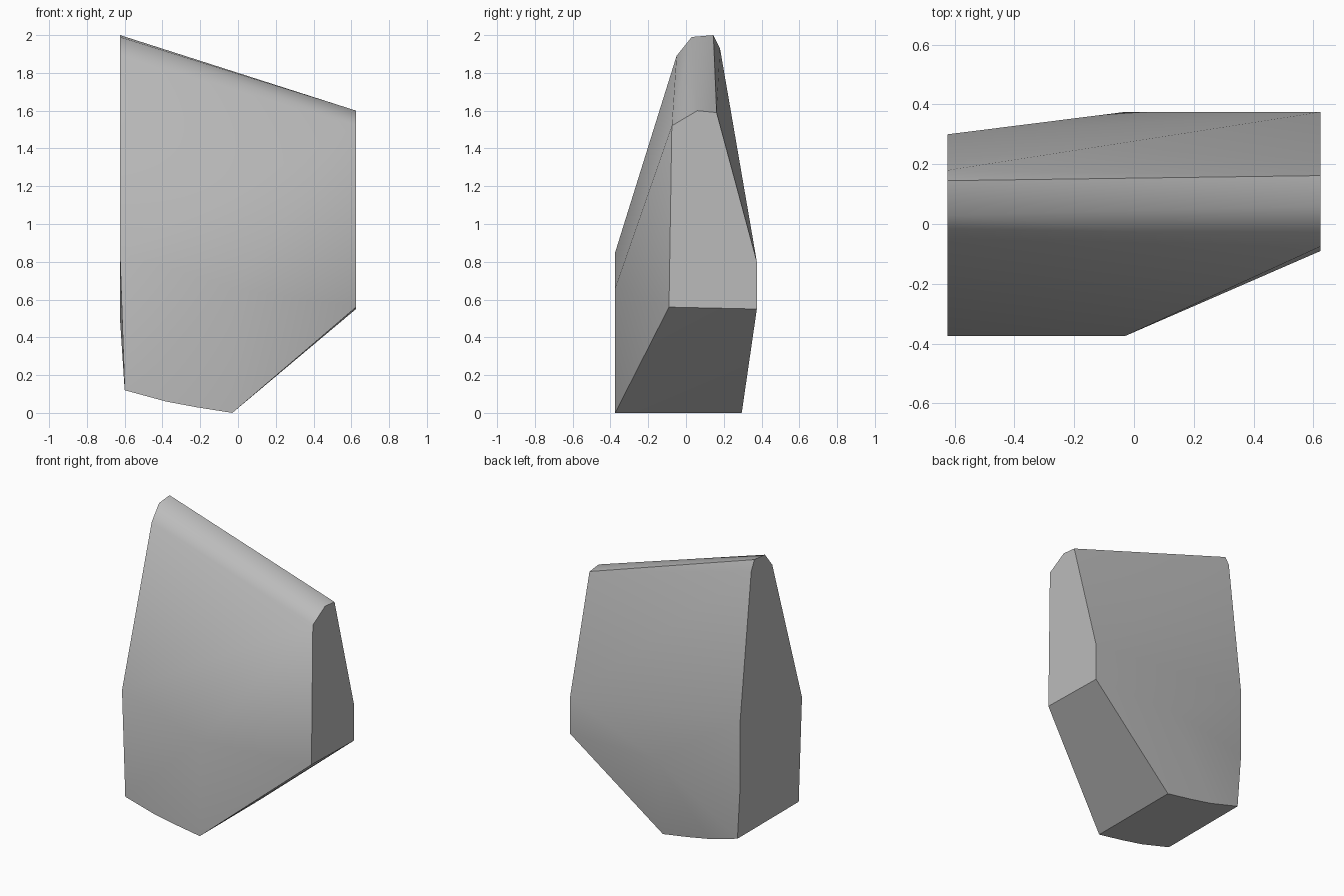
import bpy, bmesh, math

cube = bpy.data.objects.get("Cube")
if cube:
    bpy.data.objects.remove(cube, do_unlink=True)

# One flat stone colour
stone = bpy.data.materials.new("stone_grey")
stone.use_nodes = True
grey = (0.5, 0.5, 0.5, 1)
stone.diffuse_color = grey
stone.node_tree.nodes["Principled BSDF"].inputs["Base Color"].default_value = grey

# Corners of the tall end, short end, middle and curved base
tall_end = [(-0.05, 1.89), (0.03, 1.99), (0.145, 2.0), (0.18, 1.93),
            (0.30, 0.95), (0.30, 0.5), (-0.375, 0.85)]
short_end = [(-0.09, 0.56), (-0.075, 1.52), (0.06, 1.60),
             (0.162, 1.59), (0.375, 0.80), (0.375, 0.55)]
middle = [(-0.375, 0.66), (0.375, 0.55)]
base = [(-0.6, 0.12), (-0.38, 0.06), (-0.22, 0.03), (-0.03, 0)]

corners = [(-0.625, y, z) for y, z in tall_end]
corners += [(0.625, y, z) for y, z in short_end]
corners += [(-0.03, y, z) for y, z in middle]
corners += [(x, y, z) for x, z in base for y in (-0.375, 0.295)]

# Wrap the corners in a cut block
bm = bmesh.new()
for co in corners:
    bm.verts.new(co)
hull = bmesh.ops.convex_hull(bm, input=bm.verts[:])
loose = [v for v in bm.verts if not v.link_faces]
bmesh.ops.delete(bm, geom=loose, context='VERTS')
bmesh.ops.recalc_face_normals(bm, faces=bm.faces[:])
bm.normal_update()

# Soft sides, with crisp rims at the ends and around the base
for face in bm.faces:
    face.smooth = True
for edge in bm.edges:
    angle = edge.calc_face_angle(0)
    underside = all(f.normal.z < -0.5 for f in edge.link_faces)
    limit = 22 if underside else 48
    edge.smooth = angle < math.radians(limit)

mesh = bpy.data.meshes.new("rock")
bm.to_mesh(mesh)
bm.free()
mesh.materials.append(stone)
rock = bpy.data.objects.new("rock", mesh)
bpy.context.collection.objects.link(rock)
